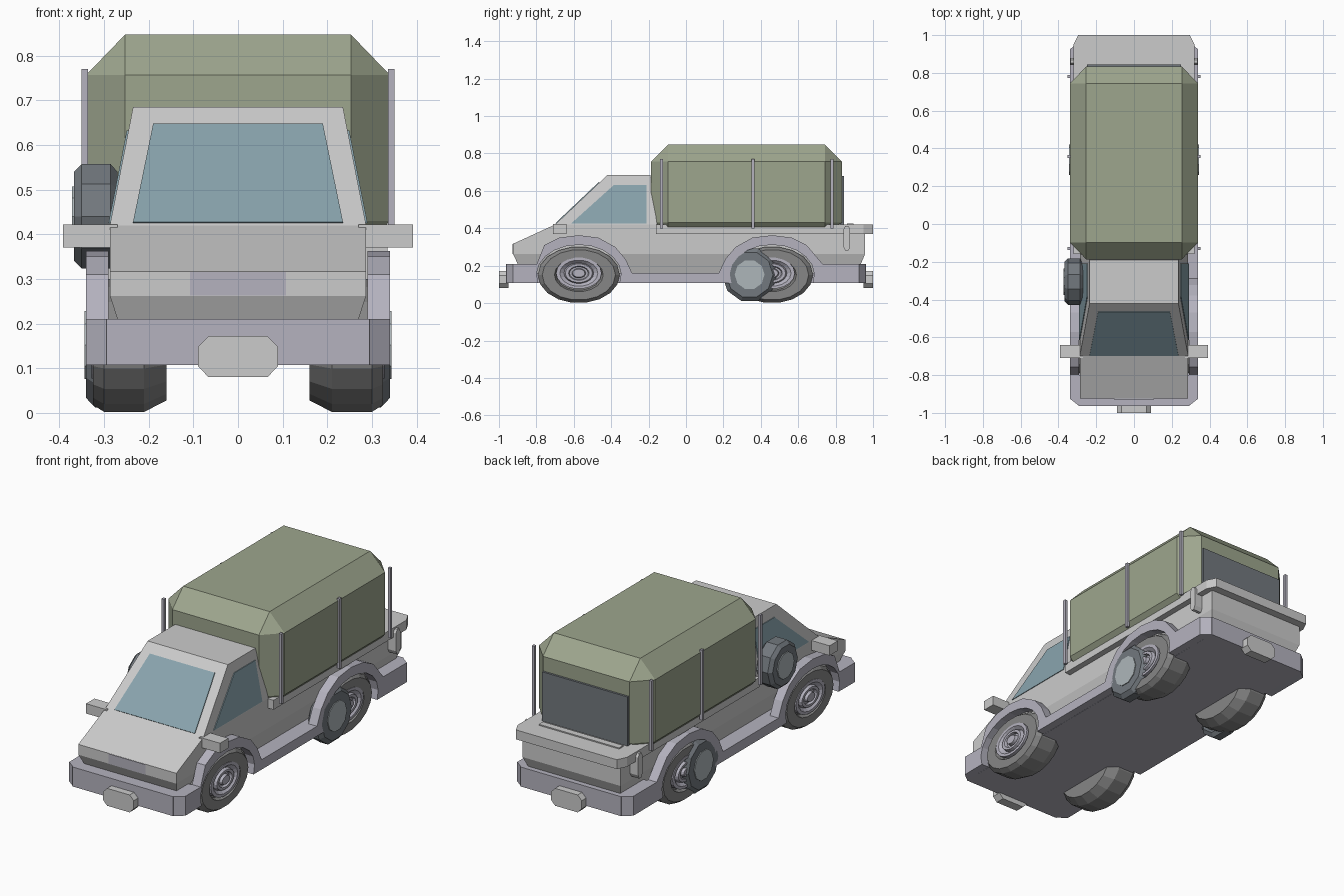
import bpy, bmesh, math
from mathutils import Vector

if "Cube" in bpy.data.objects:
    bpy.data.objects.remove(bpy.data.objects["Cube"])


def material(name, rgb):
    m = bpy.data.materials.new(name)
    m.diffuse_color = (*rgb, 1)
    m.use_nodes = True
    m.node_tree.nodes["Principled BSDF"].inputs["Base Color"].default_value = m.diffuse_color
    return m


TRIM = material("trim", (0.46, 0.45, 0.52))
CANVAS = material("canvas", (0.34, 0.38, 0.27))
GLASS = material("glass", (0.25, 0.37, 0.42))
RUBBER = material("rubber", (0.24, 0.24, 0.24))
DARK = material("dark", (0.17, 0.19, 0.21))
DISC = material("disc", (0.42, 0.47, 0.49))


def finish(name, bm, mat=None):
    bmesh.ops.recalc_face_normals(bm, faces=bm.faces)
    me = bpy.data.meshes.new(name)
    bm.to_mesh(me)
    bm.free()
    if mat:
        me.materials.append(mat)
    ob = bpy.data.objects.new(name, me)
    bpy.context.collection.objects.link(ob)
    return ob


def hull(name, pts, mat=None):
    """Convex solid around a few corner points."""
    bm = bmesh.new()
    for p in pts:
        bm.verts.new(p)
    r = bmesh.ops.convex_hull(bm, input=bm.verts[:])
    junk = set(r["geom_interior"]) | set(r["geom_unused"])
    bmesh.ops.delete(bm, geom=[v for v in junk if isinstance(v, bmesh.types.BMVert)], context='VERTS')
    bmesh.ops.dissolve_limit(bm, angle_limit=0.01, verts=bm.verts[:], edges=bm.edges[:])
    return finish(name, bm, mat)


def box(name, x, y, z, mat=None):
    return hull(name, [(a, b, c) for a in x for b in y for c in z], mat)


def sym(pts):
    """Add the x-mirrored copy of each point."""
    return [(s * x, y, z) for x, y, z in pts for s in (1, -1)]


def lathe(name, profile, center, mat, side=1, n=16, ystretch=1.0):
    """Spin an (x, radius) profile around a sideways axle."""
    bm = bmesh.new()
    rings = []
    for x, r in profile:
        rings.append([bm.verts.new((side * x, center[0] + ystretch * r * math.cos(2 * math.pi * i / n),
                                    center[1] + r * math.sin(2 * math.pi * i / n))) for i in range(n)])
    for a, b in zip(rings, rings[1:]):
        for i in range(n):
            j = (i + 1) % n
            bm.faces.new((a[i], a[j], b[j], b[i]))
    bm.faces.new(rings[0])
    bm.faces.new(rings[-1])
    return finish(name, bm, mat)


# Main body with sloping hood and tucked-in underside
hull("body", sym([(.287, -.925, .262), (.287, -.925, .317), (.287, -.70, .42), (.287, .93, .42),
                  (.287, .957, .40), (.287, .957, .262), (.25, -.87, .15), (.25, .91, .15)]))
box("grille", (-.107, .107), (-.928, -.9), (.263, .316), TRIM)

# Cab
hull("cab", sym([(.287, -.70, .42), (.287, -.155, .42), (.235, -.42, .685), (.235, -.19, .685)]))
shield = sym([(.235, -.695, .425), (.19, -.463, .645)])
out = Vector((0, -.69, .73)) * .004
hull("windshield", [Vector(p) + k * out for p in shield for k in (1, -1)], GLASS)

# Flat bed rim with cut rear corners, and tailgate strip
plan = [(.32, -.16), (.32, .95), (.295, 1.0)]
hull("bed_rim", sym([(x, y, z) for x, y in plan for z in (.37, .42)]))
box("tailgate_strip", (-.235, .235), (.86, .895), (.41, .426))

# Canvas cover: a box with every edge chamfered
zs = (.43, .757)
hull("canvas_cover", sym([(.34, y, z) for y in (-.097, .743) for z in zs]
                         + [(.253, y, z) for y in (-.187, .834) for z in zs]
                         + [(.253, y, .847) for y in (-.097, .743)]
                         + [(.30, y, .385) for y in (-.097, .743)]), CANVAS)
box("rear_flap", (-.25, .25), (.82, .845), (.42, .68), DARK)

# Chassis core
hull("chassis", sym([(.295, y, z) for y in (-.963, .963) for z in (.107, .16)]), TRIM)
for name, s, inner in (("front_bumper", -1, .80), ("rear_bumper", 1, .74)):
    box(name, (-.295, .295), (s * .963, s * inner), (.107, .21), TRIM)
    # Octagonal plate on the bumper
    hull(name + "_plate", sym([(x, s * y, z) for y in (.95, 1.0)
                               for x, z in ((.09, .105), (.09, .148), (.066, .08), (.066, .172))]))

# Fender outline: bumper, arches and sill on top, wheel openings below
FRONT, REAR = -.573, .46
ARCH = [(-.285, .16), (-.25, .235), (-.195, .30), (-.105, .35), (0, .363), (.105, .35), (.185, .31)]
outline = [(-.963, .107), (-.963, .21), (FRONT - .225, .21)]
outline += [(FRONT - d, z) for d, z in reversed(ARCH)]
outline += [(REAR + d, z) for d, z in ARCH] + [(REAR + .27, .21), (.963, .21), (.963, .107)]
for c in (REAR, FRONT):
    for i in range(13):
        a = math.radians(-16 + 212 * i / 12)
        outline.append((c + .226 * math.cos(a), max(.107, .152 + .16 * math.sin(a))))

# Wheel sections as (x, radius)
TYRE = [(.16, .125), (.21, .151), (.30, .151), (.325, .135), (.325, .09), (.30, .082)]
RIM = [(.29, .084), (.328, .084), (.328, .07), (.312, .055), (.328, .05), (.328, .038),
       (.314, .034), (.314, .026), (.332, .022)]

for side, tag in ((1, "right"), (-1, "left")):
    # Fender, extruded outward with its ends pulled in to round the bumper
    bm = bmesh.new()
    loops = []
    for x in (.29, .34):
        loops.append([bm.verts.new((side * x, max(-.925, min(.925, y)) if x > .3 else y, z))
                      for y, z in outline])
    n = len(outline)
    for lp in loops:
        bm.faces.new(lp)
    for i in range(n):
        j = (i + 1) % n
        bm.faces.new((loops[0][i], loops[0][j], loops[1][j], loops[1][i]))
    finish(tag + "_fender", bm, TRIM)

    # Road wheels, wider than tall
    for c, pos in ((FRONT, "front"), (REAR, "rear")):
        lathe(f"{pos}_{tag}_tyre", TYRE, (c, .151), RUBBER, side, 18, 1.45)
        lathe(f"{pos}_{tag}_rim", RIM, (c, .160), TRIM, side, 18, 1.45)

    # Small wheel ahead of the rear wheel
    lathe(tag + "_side_wheel", [(.26, .125), (.275, .147), (.32, .147), (.34, .125)],
          (.34, .152), DARK, side, 10)
    lathe(tag + "_side_wheel_disc", [(.30, .08), (.344, .08)], (.34, .152), DISC, side, 10)

    # Side window lying on the sloped cab wall
    win = [(-.615, .425), (-.385, .632), (-.21, .632), (-.21, .425)]
    hull(tag + "_window", [(side * (.287 - .197 * (z - .42) + k), y, z)
                           for y, z in win for k in (.004, -.01)], GLASS)

    # Mirror, canvas posts and side handle
    box(tag + "_mirror", (side * .27, side * .392), (-.71, -.64), (.37, .422))
    for k, y in enumerate((-.13, .357, .78)):
        box(f"{tag}_post_{k + 1}", (side * .336, side * .351), (y - .008, y + .008), (.40, .77), TRIM)
    hull(tag + "_handle", [(side * x, .86 + d, z) for x in (.28, .335)
                           for d, z in ((-.018, .30), (.018, .30), (-.018, .395), (.018, .395),
                                        (-.008, .28), (.008, .28), (-.008, .412), (.008, .412))])

# Spare wheel hung on the left of the cab
lathe("spare_wheel", [(.27, .105), (.285, .123), (.35, .123), (.367, .105)], (-.305, .44), DARK, -1, 10)
lathe("spare_wheel_disc", [(.33, .07), (.372, .07)], (-.305, .44), DISC, -1, 10)
